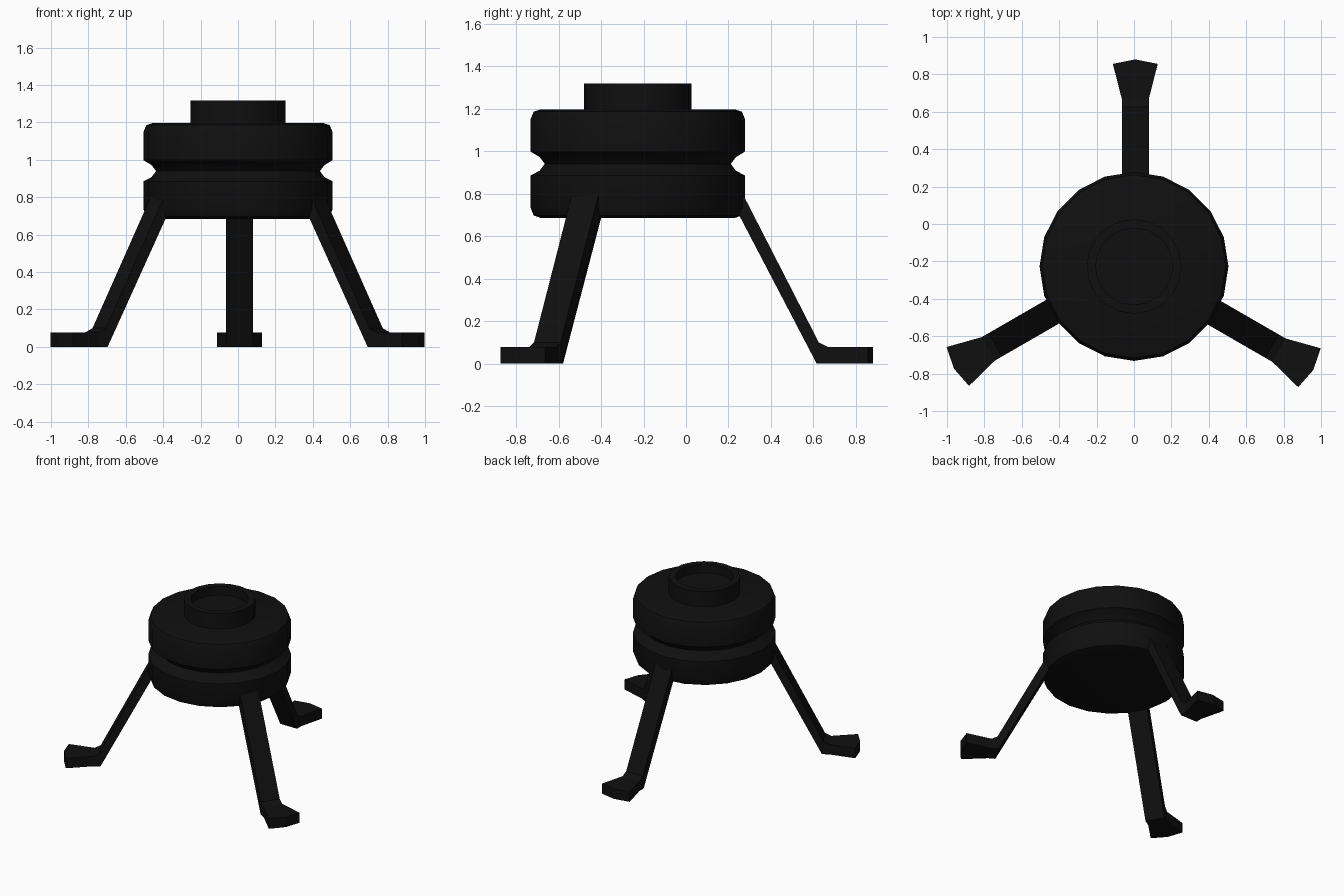
import bpy, bmesh, math
from mathutils import Vector

if "Cube" in bpy.data.objects:
    bpy.data.objects.remove(bpy.data.objects["Cube"])

CY = -0.227          # body axis sits forward of the origin
SIDES = 20

black = bpy.data.materials.new("matte black")
black.diffuse_color = (0.005, 0.005, 0.005, 1)
black.use_nodes = True
black.node_tree.nodes["Principled BSDF"].inputs["Base Color"].default_value = black.diffuse_color


def finish(name, bm, angle=30):
    bmesh.ops.recalc_face_normals(bm, faces=bm.faces)
    me = bpy.data.meshes.new(name)
    bm.to_mesh(me)
    bm.free()
    me.materials.append(black)
    ob = bpy.data.objects.new(name, me)
    bpy.context.collection.objects.link(ob)
    if angle:
        bpy.ops.object.select_all(action='DESELECT')
        ob.select_set(True)
        bpy.context.view_layer.objects.active = ob
        bpy.ops.object.shade_smooth_by_angle(angle=math.radians(angle))
    return ob


def loft(bm, rings, closed_ends=True):
    """Bridge successive rings of points and cap both ends."""
    vs = [[bm.verts.new(p) for p in r] for r in rings]
    n = len(vs[0])
    for a, b in zip(vs, vs[1:]):
        for i in range(n):
            j = (i + 1) % n
            bm.faces.new((a[i], a[j], b[j], b[i]))
    if closed_ends:
        bm.faces.new(vs[0][::-1])
        bm.faces.new(vs[-1])
    return vs


def lathe(name, profile):
    bm = bmesh.new()
    step = 2 * math.pi / SIDES
    loft(bm, [[(r * math.cos(i * step), CY + r * math.sin(i * step), z)
               for i in range(SIDES)] for r, z in profile])
    return finish(name, bm)


# Drum body with rounded rims and a waist groove
lathe("drum_body", [
    (0.455, 0.685), (0.49, 0.697), (0.505, 0.735), (0.505, 0.885),
    (0.462, 0.908), (0.438, 0.94), (0.462, 0.972), (0.505, 0.998),
    (0.505, 1.15), (0.49, 1.186), (0.455, 1.197)])

# Raised cap with a recessed top
lathe("top_cap", [(0.253, 1.18), (0.253, 1.318), (0.205, 1.318), (0.205, 1.25)])


# Legs: slanted strut, ankle, and flared foot with a pointed toe
def leg(name, angle, offset):
    out = Vector((math.cos(angle), math.sin(angle), 0))
    side = Vector((out.y, -out.x, 0))

    def pt(r, w, z):
        return Vector((0, CY, 0)) + out * r + side * (w + offset) + Vector((0, 0, z))

    bm = bmesh.new()
    # half width, (top r, z), (bottom r, z)
    sections = [(0.072, (0.478, 0.83), (0.445, 0.76)),
                (0.072, (0.852, 0.10), (0.842, 0.0)),
                (0.072, (0.895, 0.078), (0.895, 0.0)),
                (0.12, (1.083, 0.078), (1.083, 0.0))]
    rows = []
    for w, (rt, zt), (rb, zb) in sections:
        toe = 0.024 if w > 0.1 else 0
        rows.append([pt(rt, -w, zt), pt(rt + toe, 0, zt), pt(rt, w, zt),
                     pt(rb, w, zb), pt(rb + toe, 0, zb), pt(rb, -w, zb)])
    vs = loft(bm, rows, closed_ends=False)
    bm.faces.new(vs[0])
    a = vs[-1]
    bm.faces.new((a[0], a[1], a[4], a[5]))
    bm.faces.new((a[1], a[2], a[3], a[4]))
    finish(name, bm, 0)


for name, deg, off in (("back_leg", 90, 0.007), ("right_leg", -30, 0.0),
                       ("left_leg", 210, -0.008)):
    # side vector points clockwise, so the left offset is flipped to match
    leg(name, math.radians(deg), off if deg != 210 else 0.008)
